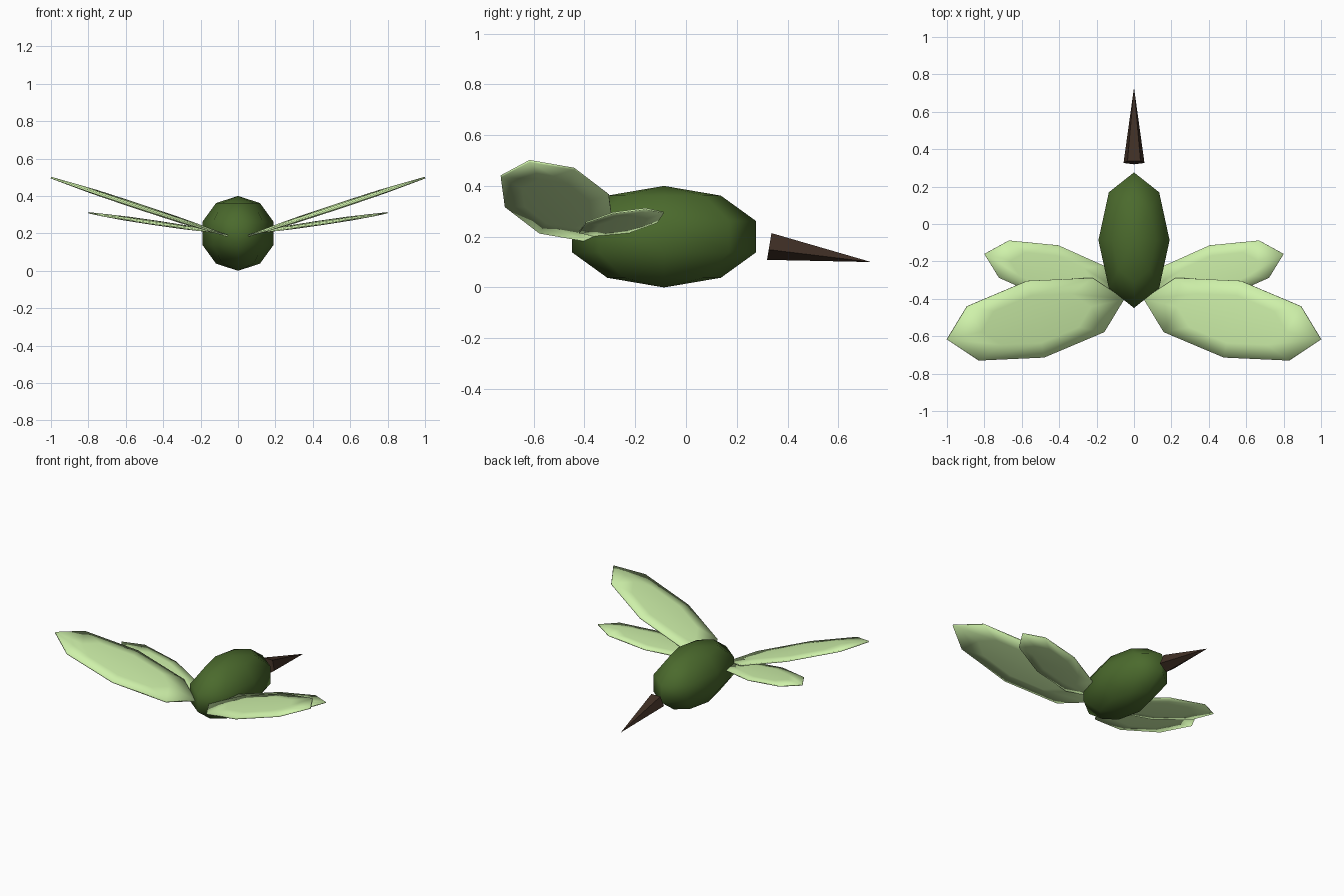
import bpy, bmesh
from mathutils import Vector, Matrix

if "Cube" in bpy.data.objects:
    bpy.data.objects.remove(bpy.data.objects["Cube"])


def material(name, rgb):
    m = bpy.data.materials.new(name)
    m.diffuse_color = (*rgb, 1)
    m.use_nodes = True
    m.node_tree.nodes["Principled BSDF"].inputs["Base Color"].default_value = m.diffuse_color
    return m


GREEN = material("dark_green", (0.07, 0.144, 0.026))
LEAF = material("pale_green", (0.62, 0.88, 0.40))
BROWN = material("brown", (0.05, 0.028, 0.018))


def frame(x, y, z, centre):
    """Matrix that maps the unit axes to the given vectors."""
    m = Matrix((x, y, z)).transposed().to_4x4()
    m.translation = centre
    return m


def finish(name, bm, mat, smooth):
    bmesh.ops.recalc_face_normals(bm, faces=bm.faces)
    for f in bm.faces:
        f.smooth = smooth
    mesh = bpy.data.meshes.new(name)
    bm.to_mesh(mesh)
    bm.free()
    mesh.materials.append(mat)
    ob = bpy.data.objects.new(name, mesh)
    bpy.context.collection.objects.link(ob)


def ellipsoid(name, mat, matrix):
    bm = bmesh.new()
    bmesh.ops.create_uvsphere(bm, u_segments=8, v_segments=5, radius=1)
    bmesh.ops.transform(bm, matrix=matrix, verts=bm.verts)
    finish(name, bm, mat, True)


# Body
ellipsoid("body", GREEN, frame(Vector((0.2, 0, 0)), Vector((0, 0.381, 0)),
                               Vector((0, 0, 0.2)), (0, -0.0865, 0.2)))


# Wings: centre, half length, half width, half thickness; mirrored in x
EQUATOR = 0.951   # widest ring of the five-row sphere
wings = {
    "large_wing": ((0.5265, -0.509, 0.342), (0.4735, -0.1075, 0.156), (0.045, 0.205, 0.021), 0.015),
    "small_wing": ((0.442, -0.255, 0.256), (0.358, 0.095, 0.054), (-0.038, 0.141, 0.001), 0.011),
}
for name, (centre, length, width, thick) in wings.items():
    a, b = Vector(length), Vector(width)
    m = frame(a / EQUATOR, b / EQUATOR, a.cross(b).normalized() * thick, centre)
    ellipsoid(name + "_right", LEAF, m)
    ellipsoid(name + "_left", LEAF, Matrix.Scale(-1, 4, (1, 0, 0)) @ m)

# Beak: five-sided cone with one edge underneath
base, tip = Vector((0, 0.329, 0.167)), Vector((0, 0.73, 0.1))
axis = tip - base
side = Vector((1, 0, 0))
up = side.cross(axis.normalized())
bm = bmesh.new()
bmesh.ops.create_cone(bm, cap_ends=True, segments=5, radius1=0.059, radius2=0, depth=1)
bmesh.ops.remove_doubles(bm, verts=bm.verts, dist=0.0001)
# the cone's first corner lies on one local axis: turn it to point down
corner = min(bm.verts, key=lambda v: v.co.z + abs(v.co.x) + abs(v.co.y + 0.059)).co
turn = Vector((0, -1)).angle_signed(corner.xy.normalized())
bmesh.ops.rotate(bm, verts=bm.verts, matrix=Matrix.Rotation(turn, 3, 'Z'))
if abs(min(v.co.y for v in bm.verts) + 0.059) > 0.002:
    bmesh.ops.rotate(bm, verts=bm.verts, matrix=Matrix.Rotation(-2 * turn, 3, 'Z'))
if sum(v.co.y < -0.04 for v in bm.verts) == 2:
    bmesh.ops.scale(bm, verts=bm.verts, vec=(1, -1, 1))
bmesh.ops.transform(bm, matrix=frame(side, -up if up.z < 0 else up, axis, (base + tip) / 2), verts=bm.verts)
finish("beak", bm, BROWN, False)
